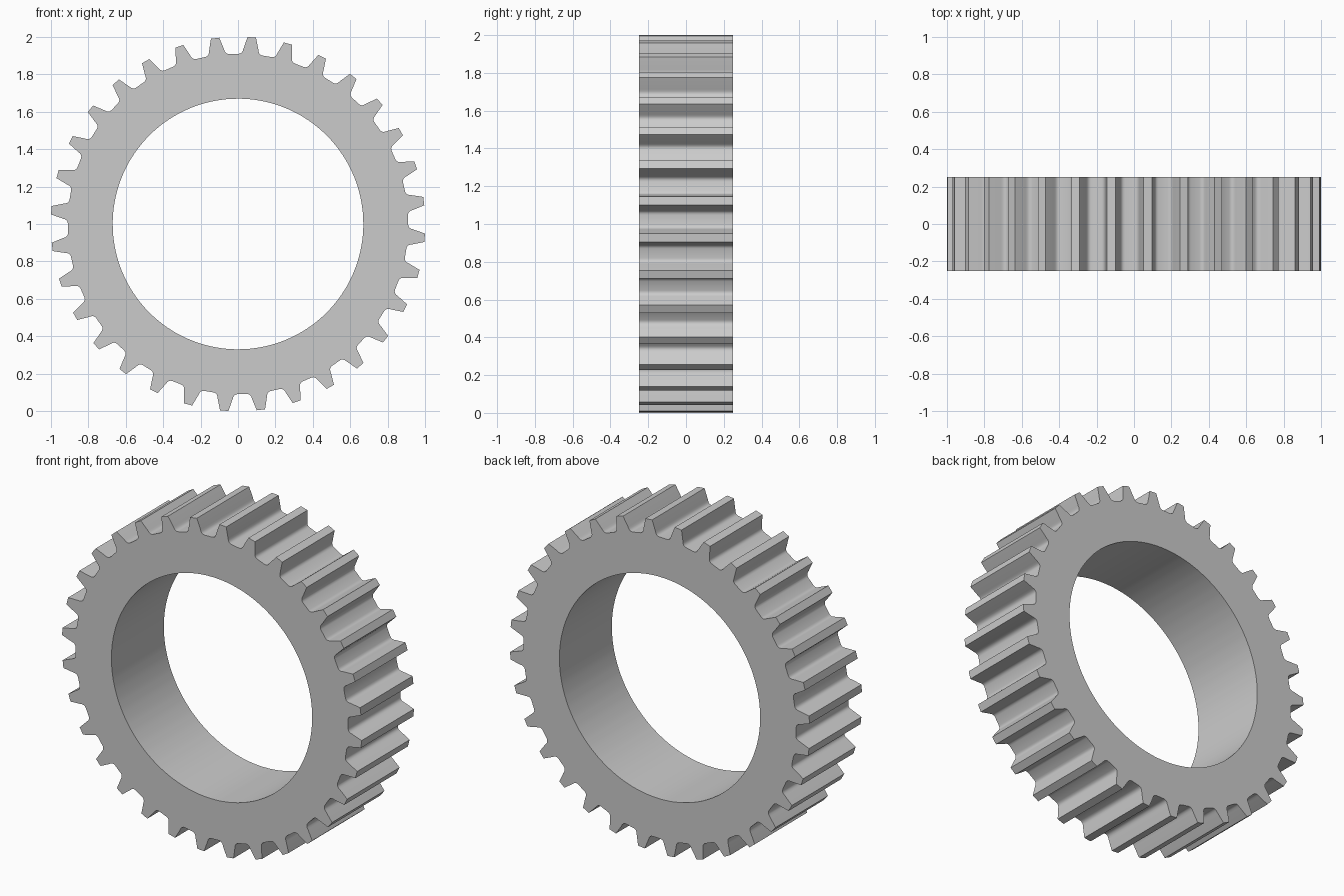
import bpy, bmesh
from math import pi, sin, cos, radians

if "Cube" in bpy.data.objects:
    bpy.data.objects.remove(bpy.data.objects["Cube"])

TEETH = 32
PITCH = 2 * pi / TEETH
PHASE = PITCH * 3 / 8      # first tooth, clockwise from the top
BORE = 0.67
HALF_WIDTH = 0.25
CENTRE_Z = 1.0

# Half tooth: (angle from tooth centre, radius), tip to root fillet
half = [(0.0225, 1.001), (0.043, 0.937), (0.046, 0.926),
        (0.052, 0.917), (0.060, 0.912), (0.070, 0.910)]
tooth = [(-a, r) for a, r in reversed(half)] + half
outline = [(PHASE + i * PITCH + a, r) for i in range(TEETH) for a, r in tooth]

bm = bmesh.new()


def loop(points, y):
    return [bm.verts.new((r * sin(a), y, CENTRE_Z + r * cos(a))) for a, r in points]


# Four closed loops: toothed rim and bore, at the front and the back
bore = [(a, BORE) for a, r in outline]
loops = [loop(outline, -HALF_WIDTH), loop(outline, HALF_WIDTH),
         loop(bore, HALF_WIDTH), loop(bore, -HALF_WIDTH)]

# Skin teeth, back face, bore and front face
n = len(outline)
for k in range(4):
    p, q = loops[k], loops[(k + 1) % 4]
    for i in range(n):
        j = (i + 1) % n
        bm.faces.new((p[i], p[j], q[j], q[i]))
bmesh.ops.recalc_face_normals(bm, faces=bm.faces[:])

mesh = bpy.data.meshes.new("ring_gear")
bm.to_mesh(mesh)
bm.free()
gear = bpy.data.objects.new("ring_gear", mesh)
bpy.context.collection.objects.link(gear)

# Smooth bore and root fillets, crisp tooth edges
bpy.context.view_layer.objects.active = gear
gear.select_set(True)
bpy.ops.object.shade_smooth_by_angle(angle=radians(30))
